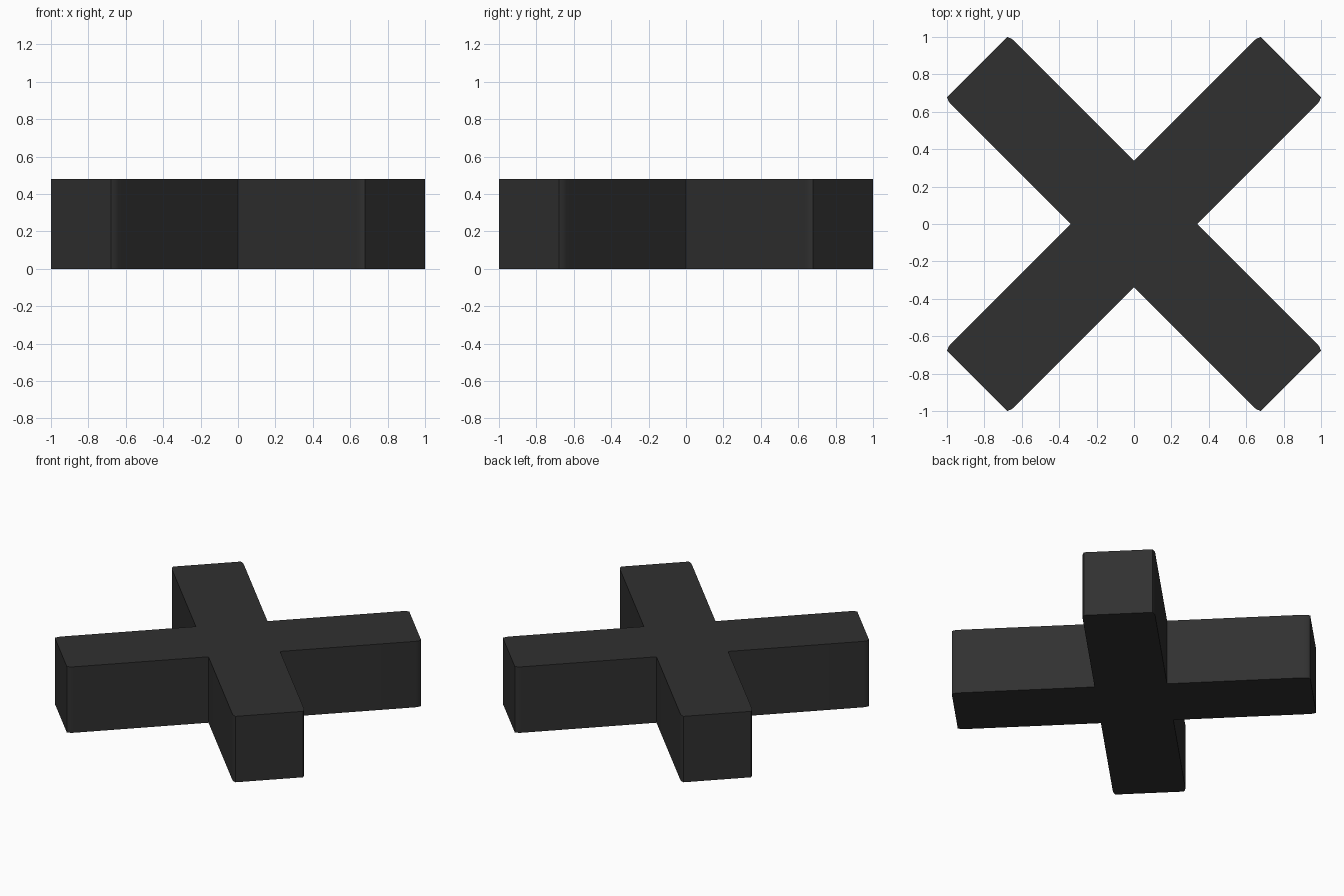
import bpy, bmesh, math
from mathutils import Matrix, Vector

if "Cube" in bpy.data.objects:
    bpy.data.objects.remove(bpy.data.objects["Cube"])

HEIGHT = 0.48
HALF = 0.24      # half width of an arm
END = 1.187      # arm length from centre
EASE = 0.047     # length of the eased corner
DROP = 0.013     # how far the eased corner pulls in
STEPS = 5

# One arm end: long side easing into a flat end, mirrored across the arm
side = [(END - EASE + EASE * i / STEPS, HALF - DROP * (i / STEPS) ** 2)
        for i in range(STEPS + 1)]
arm = [(HALF, -HALF)] + [(u, -v) for u, v in side] + side[::-1]

# Repeat the arm four times on the diagonals to form the outline
outline = []
for k in range(4):
    rot = Matrix.Rotation(math.radians(45 + 90 * k), 3, 'Z')
    outline += [rot @ Vector((u, v, 0)) for u, v in arm]

# Extrude the outline into a solid
bm = bmesh.new()
base = bm.faces.new([bm.verts.new(p) for p in outline])
top = bmesh.ops.extrude_face_region(bm, geom=[base], use_keep_orig=True)
bmesh.ops.translate(bm, vec=(0, 0, HEIGHT),
                    verts=[g for g in top['geom'] if isinstance(g, bmesh.types.BMVert)])
bmesh.ops.recalc_face_normals(bm, faces=bm.faces)
mesh = bpy.data.meshes.new("cross_block")
bm.to_mesh(mesh)
bm.free()
cross = bpy.data.objects.new("cross_block", mesh)
bpy.context.collection.objects.link(cross)

# Dark finish
mat = bpy.data.materials.new("dark_grey")
mat.diffuse_color = (0.03, 0.03, 0.03, 1)
mat.use_nodes = True
mat.node_tree.nodes["Principled BSDF"].inputs["Base Color"].default_value = mat.diffuse_color
mesh.materials.append(mat)

# Smooth only the eased corners
bpy.context.view_layer.objects.active = cross
cross.select_set(True)
bpy.ops.object.shade_smooth_by_angle(angle=math.radians(30))
